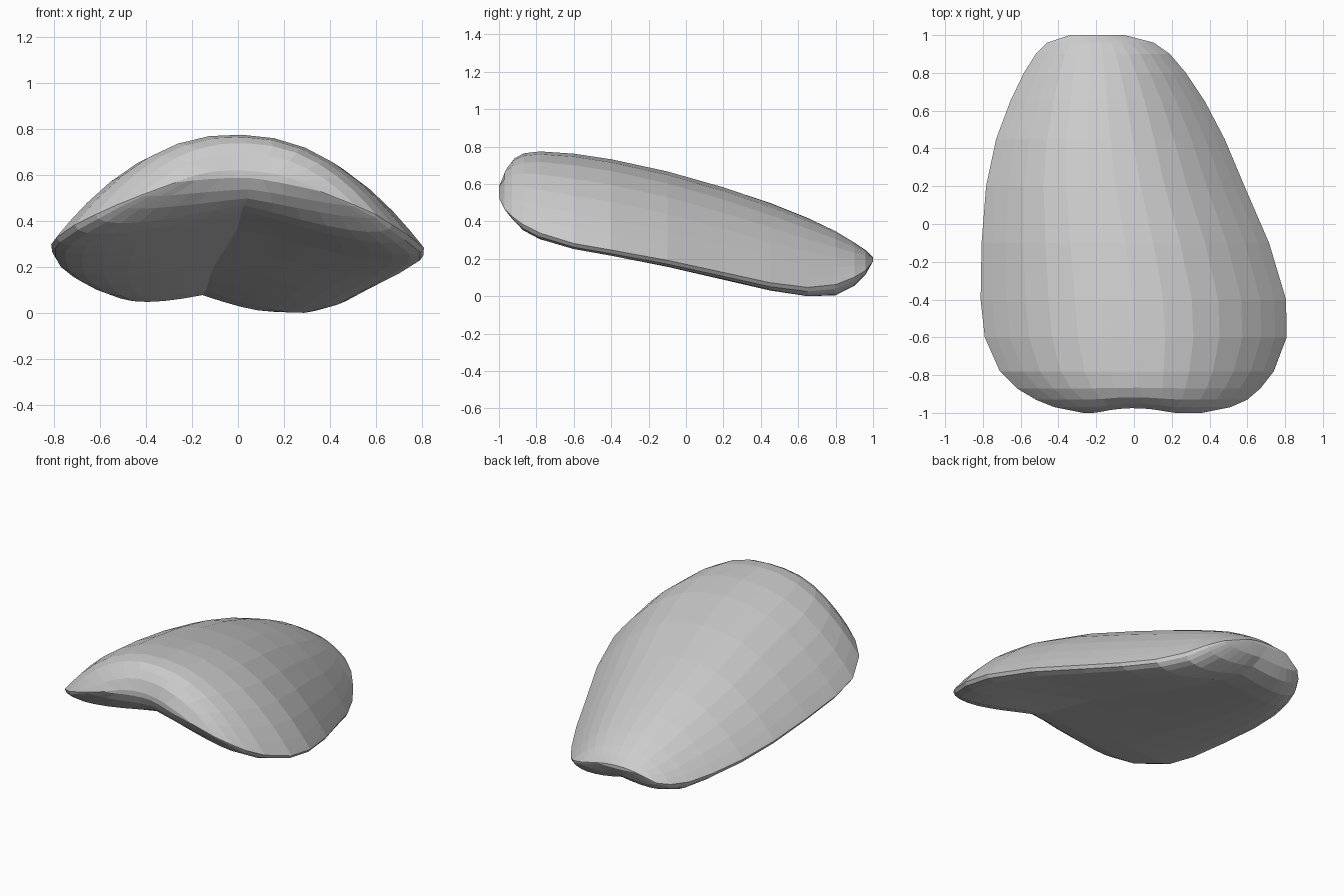
import bpy, bmesh, math

if "Cube" in bpy.data.objects:
    bpy.data.objects.remove(bpy.data.objects["Cube"])

# Sections along the body: y, left x, right x, left rim z, right rim z, crown top z, crown underside z
SECTIONS = [
    (-1.00, -0.27, 0.36, 0.57, 0.53, 0.62, 0.59),
    (-0.97, -0.42, 0.51, 0.515, 0.47, 0.695, 0.54),
    (-0.93, -0.52, 0.60, 0.475, 0.43, 0.74, 0.50),
    (-0.87, -0.62, 0.67, 0.43, 0.385, 0.767, 0.47),
    (-0.78, -0.71, 0.74, 0.385, 0.34, 0.777, 0.445),
    (-0.60, -0.79, 0.808, 0.33, 0.285, 0.765, 0.41),
    (-0.40, -0.812, 0.805, 0.30, 0.25, 0.735, 0.37),
    (-0.10, -0.807, 0.715, 0.265, 0.195, 0.67, 0.295),
    (0.20, -0.783, 0.585, 0.225, 0.13, 0.585, 0.215),
    (0.45, -0.73, 0.48, 0.185, 0.075, 0.50, 0.15),
    (0.65, -0.655, 0.375, 0.15, 0.05, 0.42, 0.10),
    (0.80, -0.583, 0.275, 0.13, 0.065, 0.35, 0.08),
    (0.90, -0.52, 0.19, 0.135, 0.105, 0.29, 0.09),
    (0.96, -0.46, 0.105, 0.15, 0.14, 0.25, 0.13),
    (1.00, -0.34, -0.05, 0.20, 0.19, 0.21, 0.19),
]
COLS = 16

def section_points(y, xl, xr, zl, zr, top, under):
    """Closed loop: over the arched top, back along the hollow underside."""
    mid = (zl + zr) / 2
    lip = 0.06 * min(1.0, (1.0 - abs(y)) / 0.15)      # rounded lip fades at the ends
    notch = 0.025 * max(0.0, (-y - 0.85) / 0.15)      # shallow dip in the front edge
    pts = []
    for side in (1, -1):
        for i in range(COLS):
            u = -side * math.cos(math.pi * i / COLS)
            x = (xl + xr) / 2 + (xr - xl) / 2 * u
            z = zl + (zr - zl) * (u + 1) / 2
            if side > 0:
                z += (top - mid) * (1 - abs(u) ** 2.25)
            else:
                z += (under - mid) * (1 - abs(u) ** 1.4)
                z -= lip * 2 * abs(u) * math.sqrt(max(0.0, 1 - u * u))
            pts.append((x, y + notch * max(0.0, 1 - (x / 0.2) ** 2), z))
    return pts

# Arched shell body lofted through the sections
bm = bmesh.new()
rings = [[bm.verts.new(p) for p in section_points(*s)] for s in SECTIONS]
n = 2 * COLS
for a, b in zip(rings, rings[1:]):
    for i in range(n):
        j = (i + 1) % n
        bm.faces.new((a[i], a[j], b[j], b[i]))
# Close the two ends with quads between top and underside
for r in (rings[0], rings[-1]):
    for i in range(COLS):
        quad = [r[i], r[i + 1], r[(n - i - 1) % n], r[(n - i) % n]]
        quad = list(dict.fromkeys(quad))
        if len(quad) > 2:
            bm.faces.new(quad)
bmesh.ops.recalc_face_normals(bm, faces=bm.faces)
low = min(v.co.z for v in bm.verts)
for v in bm.verts:
    v.co.z -= low                                     # stand on the ground
mesh = bpy.data.meshes.new("curved_shell")
bm.to_mesh(mesh)
bm.free()

grey = bpy.data.materials.new("light grey")
grey.diffuse_color = (0.6, 0.6, 0.6, 1)
grey.use_nodes = True
grey.node_tree.nodes["Principled BSDF"].inputs["Base Color"].default_value = grey.diffuse_color
mesh.materials.append(grey)
obj = bpy.data.objects.new("curved_shell", mesh)
bpy.context.collection.objects.link(obj)
